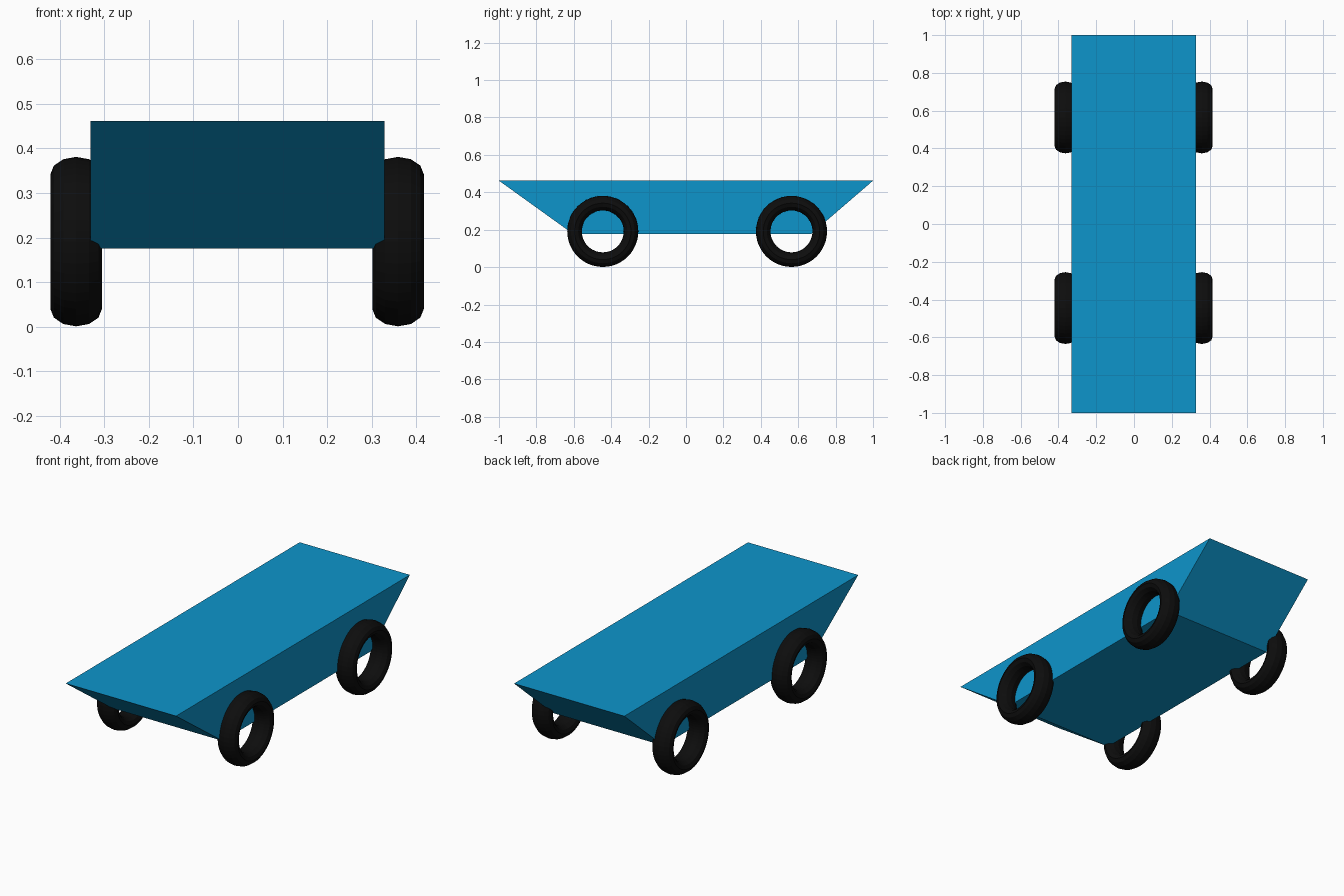
import bpy, bmesh, math

if "Cube" in bpy.data.objects:
    bpy.data.objects.remove(bpy.data.objects["Cube"])


def material(name, rgb):
    m = bpy.data.materials.new(name)
    m.diffuse_color = (*rgb, 1)
    m.use_nodes = True
    m.node_tree.nodes["Principled BSDF"].inputs["Base Color"].default_value = m.diffuse_color
    return m


blue = material("body blue", (0.004, 0.30, 0.60))
black = material("tyre black", (0.004, 0.004, 0.004))

# Body: side profile (y, z) extruded across x
profile = [(-1.0, 0.462), (-0.602, 0.176), (0.668, 0.176), (1.0, 0.462)]
bm = bmesh.new()
face = bm.faces.new([bm.verts.new((-0.331, y, z)) for y, z in profile])
ext = bmesh.ops.extrude_face_region(bm, geom=[face])
moved = [v for v in ext["geom"] if isinstance(v, bmesh.types.BMVert)]
bmesh.ops.translate(bm, vec=(0.66, 0, 0), verts=moved)
bmesh.ops.recalc_face_normals(bm, faces=bm.faces)
mesh = bpy.data.meshes.new("body")
bm.to_mesh(mesh)
bm.free()
mesh.materials.append(blue)
body = bpy.data.objects.new("body", mesh)
bpy.context.collection.objects.link(body)

# Tyres: open rings, stretched along the axle
for end, y in (("front", -0.445), ("rear", 0.564)):
    for side, x in (("left", -0.363), ("right", 0.359)):
        bpy.ops.mesh.primitive_torus_add(
            major_segments=48, minor_segments=12,
            major_radius=0.151, minor_radius=0.039,
            location=(x, y, 0.191), rotation=(0, math.pi / 2, 0))
        tyre = bpy.context.object
        tyre.name = f"{end}_{side}_tyre"
        tyre.scale = (1, 1, 1.48)
        tyre.data.materials.append(black)
